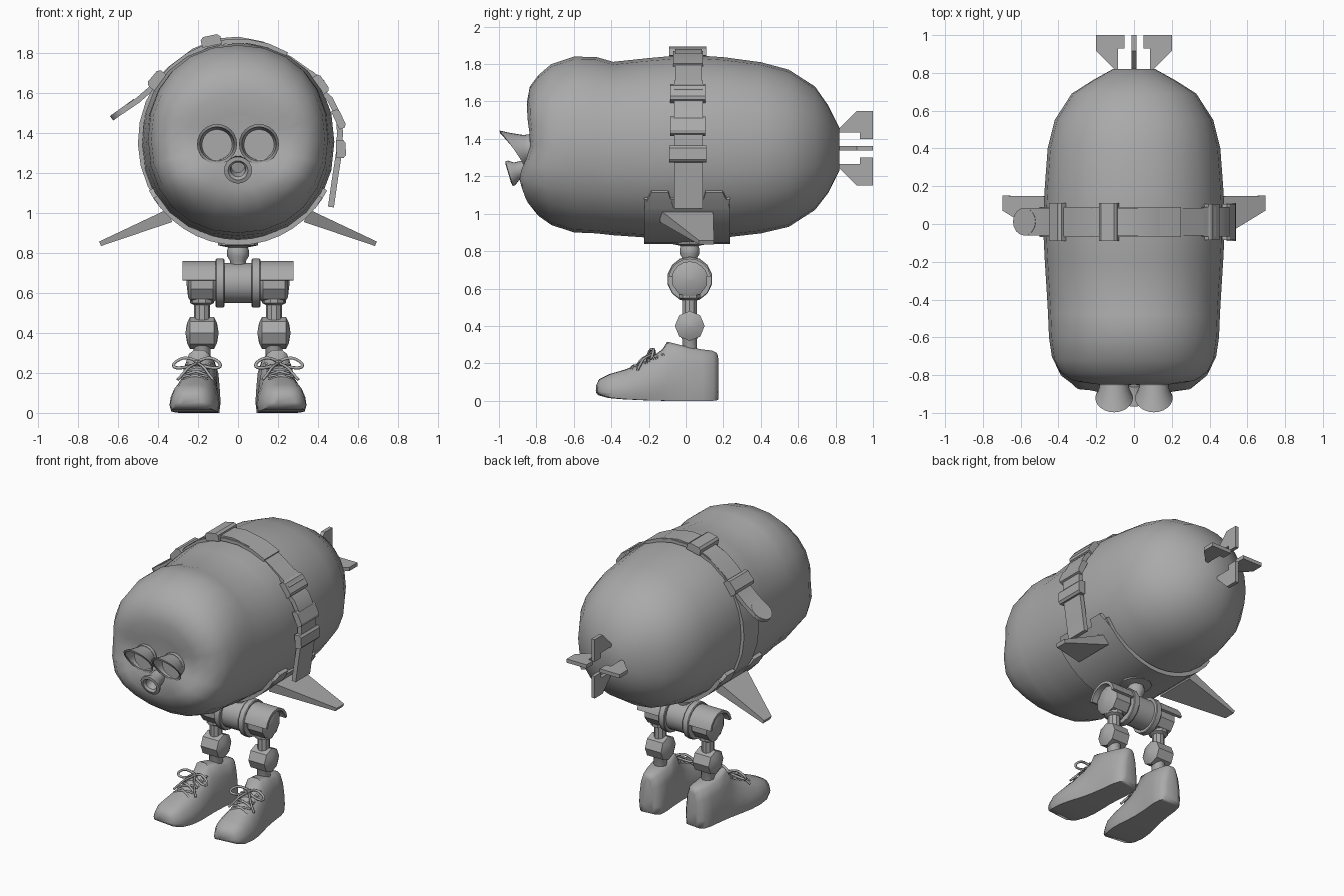
import bpy, bmesh, math
from math import sin, cos, pi, radians, exp
from mathutils import Vector, Matrix

if "Cube" in bpy.data.objects:
    bpy.data.objects.remove(bpy.data.objects["Cube"])

grey = bpy.data.materials.new("plain grey")
grey.diffuse_color = (0.4, 0.4, 0.4, 1)
grey.use_nodes = True
grey.node_tree.nodes["Principled BSDF"].inputs["Base Color"].default_value = grey.diffuse_color


def make(name, verts, faces, smooth=35):
    me = bpy.data.meshes.new(name)
    me.from_pydata([tuple(v) for v in verts], [], faces)
    bm = bmesh.new()
    bm.from_mesh(me)
    bmesh.ops.recalc_face_normals(bm, faces=bm.faces)
    bm.to_mesh(me)
    bm.free()
    me.materials.append(grey)
    ob = bpy.data.objects.new(name, me)
    bpy.context.collection.objects.link(ob)
    if smooth:
        bpy.ops.object.select_all(action='DESELECT')
        bpy.context.view_layer.objects.active = ob
        ob.select_set(True)
        bpy.ops.object.shade_smooth_by_angle(angle=radians(smooth))
    return ob


def loft(name, rings, smooth=35, closed=False, caps=True):
    n, m = len(rings[0]), len(rings)
    verts = [v for r in rings for v in r]
    faces = [(i * n + j, i * n + (j + 1) % n, (i + 1) % m * n + (j + 1) % n, (i + 1) % m * n + j)
             for i in range(m if closed else m - 1) for j in range(n)]
    if caps and not closed:
        faces += [tuple(range(n)), tuple(range((m - 1) * n, m * n))]
    return make(name, verts, faces, smooth)


def lathe(name, prof, axis, origin, seg=12, smooth=35):
    """Revolve (radius, distance) pairs about an axis."""
    q = Vector((0, 0, 1)).rotation_difference(Vector(axis))
    o = Vector(origin)
    return loft(name, [[o + q @ Vector((max(r, .001) * cos(2 * pi * k / seg), max(r, .001) * sin(2 * pi * k / seg), d))
                        for k in range(seg)] for r, d in prof], smooth)


def prism(name, pts, vec):
    """Extrude a polygon by a vector."""
    a = [Vector(p) for p in pts]
    return loft(name, [a, [p + Vector(vec) for p in a]], 0)


def strip(name, pts, t, y0, y1):
    """Thick ribbon following (x, z) points."""
    rings = []
    for i, p in enumerate(pts):
        a, b = Vector(pts[max(i - 1, 0)]), Vector(pts[min(i + 1, len(pts) - 1)])
        d = (b - a).normalized()
        n = Vector((-d.y, d.x)) * t / 2
        p = Vector(p)
        rings.append([(q.x, y, q.y) for q, y in ((p + n, y0), (p + n, y1), (p - n, y1), (p - n, y0))])
    return loft(name, rings, 30)


def cord(name, pts, r, cyclic=False):
    cu = bpy.data.curves.new(name, 'CURVE')
    cu.dimensions = '3D'
    cu.bevel_depth, cu.bevel_resolution, cu.resolution_u = r, 1, 4
    sp = cu.splines.new('NURBS')
    sp.points.add(len(pts) - 1)
    for s, p in zip(sp.points, pts):
        s.co = (*p, 1)
    sp.use_endpoint_u, sp.use_cyclic_u, sp.order_u = True, cyclic, 3
    cu.materials.append(grey)
    bpy.context.collection.objects.link(bpy.data.objects.new(name, cu))


# Body: (y, bottom z, top z, half width), rounded cross-sections
sect = [(-.845, 1.32, 1.38, .03), (-.85, 1.22, 1.5, .15), (-.85, 1.12, 1.6, .26), (-.835, 1.05, 1.68, .34),
        (-.79, .99, 1.74, .40), (-.72, .94, 1.80, .435), (-.6, .90, 1.84, .45), (-.48, .895, 1.838, .455),
        (-.39, .885, 1.812, .46), (-.2, .872, 1.832, .472), (0, .862, 1.85, .482), (.2, .872, 1.837, .472),
        (.4, .895, 1.81, .457), (.55, .93, 1.77, .42), (.69, 1.02, 1.68, .33), (.76, 1.11, 1.58, .22),
        (.82, 1.23, 1.46, .112)]
rings = []
for y, lo, hi, w in sect:
    ring = []
    for k in range(24):
        a = 2 * pi * k / 24
        c, s = cos(a), sin(a)
        x = w * math.copysign(abs(c) ** .92, c)
        z = (lo + hi) / 2 + (hi - lo) / 2 * math.copysign(abs(s) ** .92, s)
        yy = y
        if y < -.7:  # cheeks bulge, eye line is pressed in
            yy -= .045 * exp(-((z - 1.17) / .12) ** 2 - ((abs(x) - .25) / .2) ** 2)
            yy += .02 * exp(-((z - 1.37) / .1) ** 2)
        ring.append((x, yy, z))
    rings.append(ring)
loft("body", rings, 60)

# Tail fins
fin = [(.085, .80), (.105, .82), (.2, .915), (.2, 1), (.05, 1), (.05, .93), (.085, .93)]
for k in range(4):
    c, s = round(cos(k * pi / 2)), round(sin(k * pi / 2))
    t = .0125
    prism("tail_fin", [(r * c + s * t, y, 1.35 + r * s - c * t) for r, y in fin], (-2 * s * t, 0, 2 * c * t))

# Belt around the body, with raised strap on the right and loose end on the left
def arc(r, a0, a1, n):
    return [(r * cos(radians(a0 + (a1 - a0) * i / n)), 1.357 + r * 1.03 * sin(radians(a0 + (a1 - a0) * i / n)))
            for i in range(n + 1)]


strip("belt", arc(.49, 60, 230, 14), .022, -.07, .09)
strip("upper_strap", [(-.58, 1.51), (-.5, 1.565), (-.42, 1.635), (-.34, 1.72), (-.22, 1.81), (-.1, 1.86), (0, 1.868),
                      (.12, 1.845), (.26, 1.77), (.4, 1.67)], .028, -.06, .085)
lathe("strap_tip", [(.073, 0), (.073, .028)], (-.58, 0, .81), (-.565, .0125, 1.505), 16)
strip("side_strap", [(.36, 1.70), (.42, 1.655), (.42, 1.61), (.46, 1.57), (.505, 1.48), (.51, 1.4), (.505, 1.3),
                     (.485, 1.17), (.465, 1.03)], .03, -.065, .09)


def buckle(x, z, ang, l, h, w=.1):
    d = Vector((cos(radians(ang)), 0, sin(radians(ang))))
    n = Vector((-d.z, 0, d.x))
    p = Vector((x, .01, z))
    y = Vector((0, w, 0))
    prof = [(-l, -h), (-l, h * .5), (-l * .7, h), (l * .7, h), (l, h * .5), (l, -h)]
    prism("buckle", [p + d * u + n * v - y for u, v in prof], y * 2)


buckle(-.135, 1.862, 12, .05, .026)
buckle(-.405, 1.665, 50, .05, .03)
buckle(.515, 1.32, -88, .045, .024)
buckle(.505, 1.47, -65, .05, .02, .095)
buckle(.415, 1.645, -55, .05, .022, .095)

# Cradle under the body: plate plus upright prongs on both sides
rings = []
for i in range(15):
    a = radians(-147 + 114 * i / 14)
    rings.append([(r * cos(a), y, 1.357 + r * 1.03 * sin(a)) for r, y in
                  ((.475, -.225), (.475, .235), (.503, .235), (.503, -.225))])
loft("cradle", rings, 30)
for sx in (-1, 1):
    for sy in (-1, 1):
        rings = []
        for a, y0, y1 in ((-40, .07, .23), (-34, .085, .215), (-28, .1, .19)):
            c, s = cos(radians(a)), sin(radians(a))
            rings.append([(sx * r * c, .005 + sy * y, 1.357 + r * 1.03 * s)
                          for r, y in ((.475, y0), (.475, y1), (.505, y1), (.505, y0))])
        loft("cradle_prong", rings, 30)
    # Swept wing
    root, tip = [(-.14, 1.02, .35), (.145, 1.02, .35), (.145, .955, .33), (-.14, .955, .33)], \
        [(.07, .857, .695), (.15, .857, .695), (.15, .835, .685), (.07, .835, .685)]
    loft("wing", [[(sx * x, y, z) for y, z, x in r] for r in (root, tip)], 0)

# Hooded eyes: flared tubes that reach further out at the top
for sx in (-1, 1):
    def eye_ring(r, deep, back, zc=1.345):
        return [(sx * .105 + r * cos(a), back - deep * max(0, .5 + .5 * sin(a)) ** 1.2, zc + r * sin(a))
                for a in (2 * pi * k / 24 for k in range(24))]
    loft("eye_hood", [eye_ring(.07, 0, -.81), eye_ring(.078, .04, -.845), eye_ring(.088, .09, -.855),
                      eye_ring(.1, .135, -.862), eye_ring(.086, .132, -.862), eye_ring(.078, .05, -.85),
                      eye_ring(.07, 0, -.83)], 40, closed=True)
    lathe("eye", [(.08, 0), (.078, .02)], (0, -1, 0), (sx * .105, -.838, 1.345), 24)

# Mouth: flared hollow nozzle, tilted down
lathe("mouth", [(.045, 0), (.05, .06), (.068, .085), (.07, .1), (.05, .104), (.038, .09), (.034, .03), (0, .03)],
      (0, -.94, -.3 + .02), (0, -.85, 1.243), 20)

# Neck joint and hip axle
lathe("neck", [(.1, .86), (.1, .838), (.05, .828), (.055, .81), (.055, .785), (.04, .76), (.04, .72)],
      (0, 0, 1), (0, .02, 0), 10)
lathe("hip_axle", [(.1, -.09), (.1, .09)], (1, 0, 0), (0, .02, .65), 16)
for sx in (-1, 1):
    lathe("hip_flange", [(.118, .068), (.122, .073), (.122, .107), (.118, .112)], (sx, 0, 0), (0, .02, .65), 14)
    lathe("hip_knob", [(.085, .11), (.098, .125), (.098, .235), (.07, .25), (0, .258)], (sx, 0, 0), (0, .02, .65), 10)
    # Half-round cover above the hip
    n = 8
    sec = [(r, radians(10 + 160 * k / n)) for r, ks in ((.115, range(n + 1)), (.097, range(n, -1, -1))) for k in ks]
    prof = [(r * cos(a), .645 + r * sin(a)) for r, a in sec]
    loft("hip_cover", [[(sx * x, .02 + y, z) for y, z in prof] for x in (.11, .278)], 30)
    # Leg with knee joint
    lathe("thigh", [(.06, .57), (.06, .55), (.04, .54), (.04, .46)], (0, 0, 1), (sx * .18, .02, 0), 10)
    lathe("knee", [(0, -.083), (.05, -.075), (.08, -.06), (.08, .06), (.05, .075), (0, .083)],
          (1, 0, 0), (sx * .18, .02, .4), 8)
    lathe("shin", [(.05, .345), (.042, .33), (.042, .2)], (0, 0, 1), (sx * .18, .02, 0), 10)

    # Shoe: (y, sole z, top z, sole half width, top half width)
    turn = Matrix.Translation((sx * .185, 0, 0)) @ Matrix.Rotation(sx * radians(6), 4, 'Z')
    shoe = [(-.48, .045, .085, .05, .035), (-.465, .03, .115, .085, .06), (-.41, .015, .142, .112, .08),
            (-.33, .008, .165, .124, .08), (-.25, .004, .195, .12, .068), (-.18, .001, .235, .108, .06),
            (-.125, 0, .275, .1, .058), (-.1, 0, .315, .096, .058), (0, 0, .29, .09, .072),
            (.08, 0, .275, .09, .07), (.14, 0, .268, .08, .056), (.165, .003, .255, .055, .035),
            (.172, .01, .235, .035, .02)]
    rings = []
    for y, lo, hi, wb, wt in shoe:
        h = hi - lo
        half = [(wb * .93, lo), (wb, lo + h * .2), (wb * .95, lo + h * .45), ((wb * .45 + wt * .55), lo + h * .72),
                (wt * .85, lo + h * .94), (wt * .4, hi)]
        rings.append([turn @ Vector((x, y, z)) for x, z in half + [(-x, z) for x, z in reversed(half)]])
    loft("shoe", rings, 50)

    # Laces: crossed rows, bow loops and hanging ends
    for i in range(4):
        y, z = -.3 + .045 * i, .183 + .021 * i
        for f in (-1, 1):
            cord("lace_row", [turn @ Vector(p) for p in ((-f * .062, y, z - .02), (0, y + .018, z + .016),
                                                         (f * .062, y + .036, z - .002))], .007)
    for f in (-1, 1):
        cord("lace_bow", [turn @ Vector(p) for p in ((0, -.17, .255), (f * .05, -.18, .285), (f * .115, -.19, .255),
                                                     (f * .12, -.2, .225), (f * .06, -.2, .225), (0, -.175, .245))], .008)
        cord("lace_end", [turn @ Vector(p) for p in ((0, -.175, .25), (f * .035, -.225, .235), (f * .06, -.25, .2),
                                                     (f * .09, -.27, .165))], .007)
    lathe("lace_knot", [(.008, -.016), (.016, 0), (.008, .016)], (1, 0, 0), turn @ Vector((0, -.178, .252)), 8)
